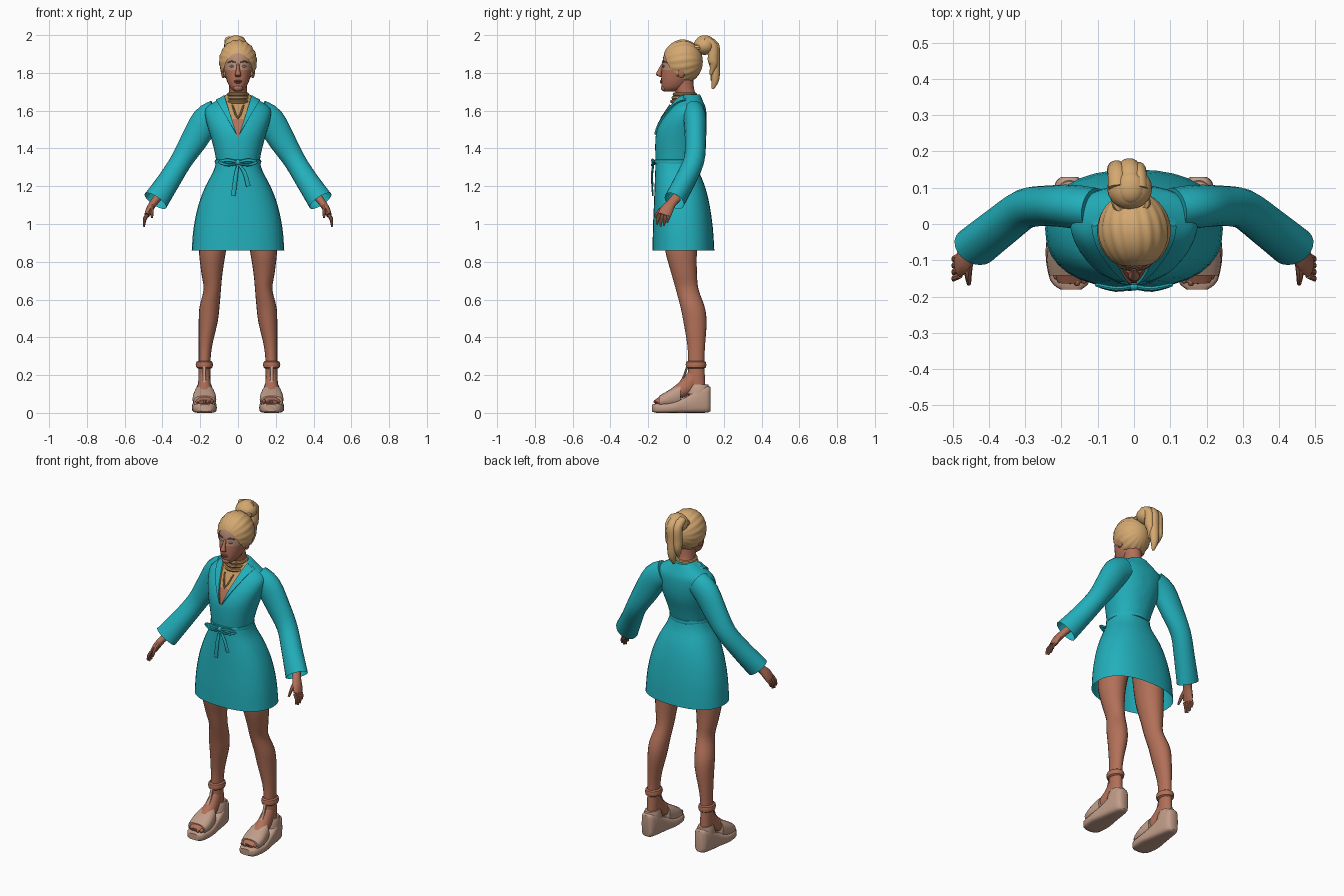
import bpy, bmesh, math
from mathutils import Vector as V, Matrix

if "Cube" in bpy.data.objects:
    bpy.data.objects.remove(bpy.data.objects["Cube"])

def mat(name, r, g, b):
    m = bpy.data.materials.new(name)
    lin = [c / 12.92 if c <= .04045 else ((c + .055) / 1.055) ** 2.4 for c in (r / 255, g / 255, b / 255)]
    m.diffuse_color = (*lin, 1)
    m.use_nodes = True
    m.node_tree.nodes["Principled BSDF"].inputs["Base Color"].default_value = m.diffuse_color
    return m

SKIN = mat("skin", 178, 112, 88)
PALE = mat("pale_skin", 186, 142, 120)
TEAL = mat("teal_cloth", 34, 176, 188)
HAIR = mat("blond_hair", 212, 168, 112)
GOLD = mat("gold", 196, 150, 96)
SHOE = mat("beige_shoe", 192, 156, 136)
LIP = mat("lips", 150, 82, 72)
EYE = mat("eye_grey", 140, 150, 150)
BROW = mat("brown", 120, 84, 62)
X, Y, Z = V((1, 0, 0)), V((0, 1, 0)), V((0, 0, 1))

def finish(name, bm, mats, mirror=False):
    bmesh.ops.recalc_face_normals(bm, faces=bm.faces)
    me = bpy.data.meshes.new(name)
    bm.to_mesh(me)
    bm.free()
    for m in mats:
        me.materials.append(m)
    ob = bpy.data.objects.new(name, me)
    bpy.context.collection.objects.link(ob)
    if mirror:
        ob.modifiers.new("mirror", 'MIRROR')
    return ob

def resample(keys, sub):
    # smooth spline through the key sections
    out, n = [], len(keys)
    for i in range(n - 1):
        a, b, c, d = (keys[max(0, min(n - 1, j))] for j in (i - 1, i, i + 1, i + 2))
        for s in range(sub):
            t = s / sub
            out.append([.5 * (2 * q + (r - p) * t + (2 * p - 5 * q + 4 * r - w) * t * t
                        + (3 * q - p - 3 * r + w) * t ** 3) for p, q, r, w in zip(a, b, c, d)])
    return out + [list(keys[-1])]

def loft_bm(keys, seg=20, sub=3, axes=None, ref=Y, p=2.0, caps=(True, True)):
    # each key is x, y, z, radius a, radius b
    ks = resample(keys, sub)
    bm, rings = bmesh.new(), []
    for i, k in enumerate(ks):
        c = V(k[:3])
        if axes:
            a, b = axes
        else:
            t = (V(ks[min(i + 1, len(ks) - 1)][:3]) - V(ks[max(i - 1, 0)][:3])).normalized()
            a = (ref - t * ref.dot(t)).normalized()
            b = t.cross(a)
        ring = []
        for j in range(seg):
            g = 2 * math.pi * j / seg
            u, w = math.cos(g), math.sin(g)
            u, w = (math.copysign(abs(q) ** (2 / p), q) for q in (u, w))
            ring.append(bm.verts.new(c + a * (k[3] * u) + b * (k[4] * w)))
        rings.append(ring)
    for r, s in zip(rings, rings[1:]):
        for j in range(seg):
            bm.faces.new((r[j], r[(j + 1) % seg], s[(j + 1) % seg], s[j]))
    if caps[0]:
        bm.faces.new(rings[0])
    if caps[1]:
        bm.faces.new(rings[-1])
    return bm

def loft(name, keys, m, mirror=False, **kw):
    return finish(name, loft_bm(keys, **kw), [m], mirror)

def ball(name, c, r, m, mirror=False, seg=16):
    bm = bmesh.new()
    bmesh.ops.create_uvsphere(bm, u_segments=seg, v_segments=seg // 2 + 2, radius=1,
                              matrix=Matrix.Translation(c) @ Matrix.Diagonal((*r, 1)))
    return finish(name, bm, [m], mirror)

def hoop(name, c, rx, ry, tube, m, mirror=False, h=1.0):
    bm, n, k = bmesh.new(), 28, 8
    vs = [[bm.verts.new((c[0] + math.cos(a) * (rx + tube * math.cos(b)),
                         c[1] + math.sin(a) * (ry + tube * math.cos(b)), c[2] + h * tube * math.sin(b)))
           for b in (2 * math.pi * j / k for j in range(k))] for a in (2 * math.pi * i / n for i in range(n))]
    for i in range(n):
        for j in range(k):
            bm.faces.new((vs[i][j], vs[(i + 1) % n][j], vs[(i + 1) % n][(j + 1) % k], vs[i][(j + 1) % k]))
    return finish(name, bm, [m], mirror)

def body(rows):
    # rows of z, half width, front y, back y
    return [(0, (f + b) / 2, z, w, (b - f) / 2) for z, w, f, b in rows]

# skirt, open at the hem
loft("skirt", body([(.86, .245, -.177, .15), (.98, .235, -.175, .142), (1.1, .21, -.17, .125), (1.2, .172, -.166, .1),
                    (1.28, .13, -.163, .068), (1.335, .115, -.16, .055)]),
     TEAL, seg=32, axes=(X, Y), p=2.35, caps=(False, True))

# robe bodice with a cut neckline and raised lapels
bm = loft_bm(body([(1.325, .113, -.16, .055), (1.4, .128, -.163, .075), (1.48, .15, -.158, .1), (1.55, .17, -.13, .108),
                   (1.61, .172, -.088, .105), (1.65, .12, -.058, .09), (1.685, .062, -.04, .075)]),
             seg=40, axes=(X, Y), p=2.2)
for k, z0 in ((.31, 1.45), (.58, 1.46)):
    for s in (1, -1):
        bmesh.ops.bisect_plane(bm, geom=bm.verts[:] + bm.edges[:] + bm.faces[:], plane_co=(0, 0, z0), plane_no=(s, 0, -k))
bmesh.ops.bisect_plane(bm, geom=bm.verts[:] + bm.edges[:] + bm.faces[:], plane_co=(0, 0, 1.555), plane_no=Z)
bm.normal_update()
lapel = []
for f in bm.faces:
    c = f.calc_center_median()
    if c.y < 0 and c.z < 1.684:
        if abs(c.x) < .31 * (c.z - 1.45):
            f.material_index = 2 if c.z > 1.555 else 1
        elif abs(c.x) < .58 * (c.z - 1.46):
            lapel.append(f)
bmesh.ops.recalc_face_normals(bm, faces=bm.faces)
ext = bmesh.ops.extrude_face_region(bm, geom=lapel)
bm.normal_update()
for v in [g for g in ext["geom"] if isinstance(g, bmesh.types.BMVert)]:
    v.co += V((v.co.x * .04, -.009, .004))
bmesh.ops.delete(bm, geom=lapel, context='FACES')
finish("bodice", bm, [TEAL, SKIN, GOLD])

# sleeves, flared and open at the cuff
loft("sleeve", [(.11, .04, 1.585, .06, .075), (.17, .048, 1.545, .06, .078), (.235, .05, 1.44, .056, .07),
                (.3, .042, 1.335, .055, .058), (.365, -.005, 1.23, .056, .06), (.437, -.062, 1.122, .056, .068)],
     TEAL, True, caps=(True, False))
hoop("waist_belt", (0, -.052, 1.33), .114, .108, .01, TEAL, h=1.3)

# bow on the belt
ball("bow_knot", (0, -.172, 1.325), (.016, .012, .014), TEAL)
for s in (1, -1):
    loft("bow_loop", [(0, -.172, 1.325, .006, .006), (s * .05, -.178, 1.338, .007, .009), (s * .1, -.168, 1.328, .006, .008),
                      (s * .05, -.18, 1.312, .007, .007), (0, -.174, 1.32, .006, .006)], TEAL, seg=8)
loft("bow_tail_long", [(0, -.172, 1.32, .005, .006), (-.012, -.18, 1.25, .005, .011), (-.025, -.176, 1.15, .004, .012)], TEAL, seg=8)
loft("bow_tail_short", [(0, -.172, 1.32, .005, .006), (.035, -.18, 1.27, .005, .01), (.055, -.176, 1.2, .004, .012)], TEAL, seg=8)

# legs
loft("leg", [(.1, -.01, 1.12, .085, .095), (.12, -.02, .98, .08, .093), (.135, -.026, .86, .072, .084),
             (.138, -.01, .74, .056, .068), (.136, .006, .655, .046, .06), (.151, .035, .56, .053, .064),
             (.158, .048, .48, .05, .061), (.172, .054, .36, .036, .047), (.177, .054, .27, .031, .043),
             (.178, .055, .17, .032, .046), (.178, .06, .1, .03, .045)], SKIN, True, axes=(X, Y))

# feet, wedge shoes and straps
loft("foot", [(.175, -.16, .058, .035, .012), (.176, -.12, .074, .048, .022), (.178, -.05, .105, .043, .036),
              (.178, .01, .145, .035, .045), (.178, .05, .2, .03, .04)], SKIN, True, ref=X)
for i in range(5):
    ball("toe", (.138 + i * .019, -.155 + abs(i - 1) * .006, .06), (.0105, .017, .012), SKIN, True, 10)
def sole(rows):
    return [(.178 + dx, y, (lo + hi) / 2, w, (hi - lo) / 2) for y, dx, w, lo, hi in rows]
loft("wedge_sole", sole([(-.18, -.004, .03, .008, .044), (-.155, -.002, .055, 0, .05), (-.08, 0, .066, 0, .055),
                         (0, 0, .056, 0, .085), (.07, 0, .048, 0, .128), (.115, 0, .038, .002, .142), (.13, 0, .022, .01, .135)]),
     SHOE, True, axes=(X, Z), p=4)
loft("toe_strap", sole([(-.142, 0, .056, .03, .09), (-.1, 0, .063, .03, .115), (-.055, 0, .058, .03, .14), (-.028, 0, .052, .04, .15)]),
     SHOE, True, axes=(X, Z), p=2.5)
loft("heel_cup", [(.178, .062, .1, .047, .063), (.178, .066, .13, .043, .057), (.178, .068, .15, .036, .05)], SHOE, True, axes=(X, Y))
loft("instep_strap", [(.178, -.05, .14, .012, .006), (.178, -.018, .178, .01, .006), (.178, .008, .25, .01, .006)],
     SHOE, True, ref=X, seg=8)
hoop("ankle_strap", (.178, .053, .255), .034, .043, .012, SKIN, True, h=1.7)

# hands
loft("palm", [(.425, -.05, 1.14, .028, .022), (.448, -.077, 1.11, .026, .02), (.468, -.1, 1.078, .034, .019),
              (.483, -.115, 1.045, .034, .014)], SKIN, True, seg=12)
for i in range(4):
    y, l = -.142 + i * .018, (.047, .056, .052, .038)[i]
    loft("finger", [(.48, y, 1.05, .009, .009), (.495, y - .007, 1.05 - l * .55, .0085, .0085), (.497, y - .012, 1.05 - l * 1.15, .005, .005)],
         SKIN, True, seg=8, sub=2)
loft("thumb", [(.455, -.105, 1.095, .013, .012), (.457, -.14, 1.07, .011, .01), (.455, -.165, 1.035, .006, .006)], SKIN, True, seg=8)

# neck and gold neck bands
loft("neck", [(0, .015, 1.6, .06, .055), (0, .005, 1.67, .05, .052), (0, -.01, 1.72, .047, .052), (0, -.018, 1.79, .05, .055)],
     SKIN, axes=(X, Y))
for z, r, y in ((1.648, .056, -.012), (1.668, .052, -.009), (1.687, .049, -.006)):
    hoop("neck_band", (0, y, z), r, r + .006, .01, GOLD)
loft("pendant", [(-.03, -.085, 1.63, .004, .004), (.0, -.13, 1.56, .006, .006), (.03, -.085, 1.63, .004, .004)], GOLD, seg=8)

# head with paler brow area
bm = loft_bm(body([(1.702, .018, -.118, -.06), (1.72, .04, -.128, -.01), (1.755, .058, -.131, .02), (1.8, .07, -.13, .045),
                   (1.845, .077, -.125, .06), (1.89, .077, -.119, .06), (1.93, .062, -.095, .04), (1.955, .03, -.06, .01)]),
             seg=28, axes=(X, Y), p=2.1)
for f in bm.faces:
    c = f.calc_center_median()
    f.material_index = int(c.y < -.055 and c.z > 1.815)
finish("head", bm, [SKIN, PALE])
loft("nose", [(0, -.122, 1.85, .006, .006), (0, -.137, 1.815, .01, .012), (0, -.143, 1.79, .016, .015), (0, -.128, 1.778, .011, .008)],
     SKIN, seg=12, axes=(X, Y))
ball("upper_lip", (0, -.131, 1.757), (.022, .008, .005), LIP)
ball("lower_lip", (0, -.131, 1.749), (.018, .008, .005), LIP)
ball("chin", (0, -.115, 1.72), (.026, .018, .018), SKIN)
ball("eye", (.031, -.117, 1.835), (.013, .007, .006), EYE, True)
loft("eyebrow", [(.014, -.125, 1.856, .003, .003), (.034, -.119, 1.861, .004, .004), (.054, -.104, 1.855, .002, .002)],
     BROW, True, seg=8)
ball("ear", (.078, -.025, 1.805), (.012, .02, .032), SKIN, True)

# hair cap with strand ridges and a face opening
bm = bmesh.new()
bmesh.ops.create_uvsphere(bm, u_segments=72, v_segments=24, radius=1)
for v in bm.verts:
    x, y, z = v.co.x, -v.co.z, v.co.y
    k = 1 + .022 * math.sin(18 * math.atan2(x, z) + 2.5 * y) * math.hypot(x, z)
    v.co = V((.1 * x * k, -.018 + .107 * y, 1.86 + .115 * z * k))
cap = finish("hair_cap", bm, [HAIR])
cutter = loft("face_cutter", [(0, -.3, 1.795, .076, .11), (0, -.05, 1.795, .076, .11)], HAIR, axes=(X, Z), seg=32, sub=1)
cutter.hide_render = True
cutter.hide_set(True)
cut = cap.modifiers.new("face_opening", 'BOOLEAN')
cut.object, cut.operation, cut.solver = cutter, 'DIFFERENCE', 'EXACT'

# bun and ponytail
ball("hair_bun", (-.012, .098, 1.945), (.062, .058, .05), HAIR, seg=20)
ball("bun_top", (-.01, .1, 1.972), (.04, .045, .027), HAIR)
hoop("hair_tie", (-.008, .06, 1.935), .04, .025, .014, HAIR)
for dx, dy, lo, w in ((-.035, 0, 1.76, .026), (.0, .006, 1.715, .03), (.025, -.004, 1.79, .022)):
    loft("ponytail_lock", [(dx - .01, .1 + dy, 1.975, w, .02), (dx - .012, .145 + dy, 1.945, w, .026), (dx - .014, .146 + dy, 1.87, w, .028),
                           (dx - .016, .15 + dy, lo + .055, w * .8, .022), (dx * .7 - .018, .135 + dy, lo, .007, .006)],
         HAIR, ref=X, seg=14)

# smooth shading with kept edges
bpy.ops.object.select_all(action='DESELECT')
for ob in bpy.context.scene.objects:
    if ob is not cutter:
        ob.select_set(True)
        bpy.context.view_layer.objects.active = ob
bpy.ops.object.shade_smooth_by_angle(angle=math.radians(40))
